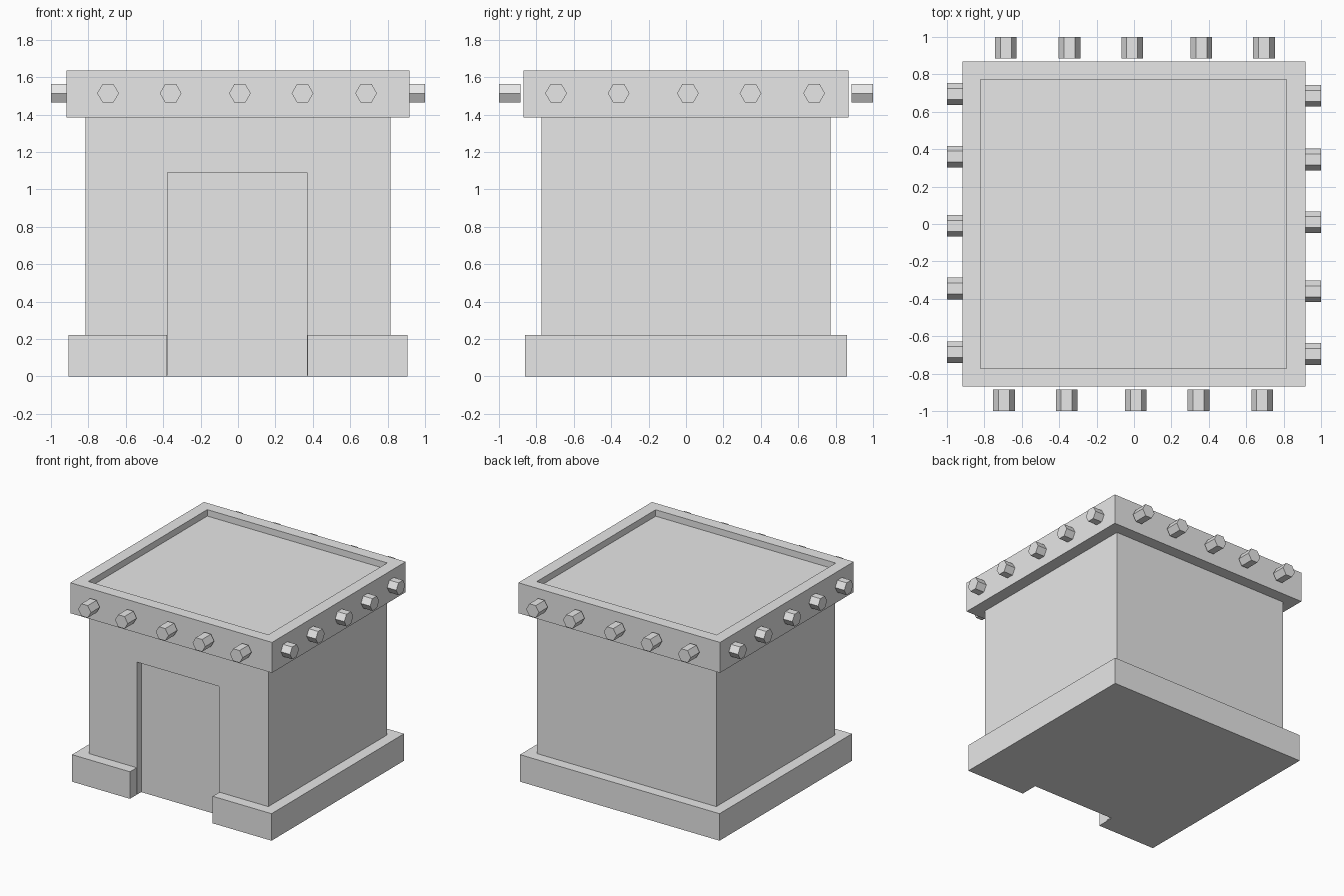
import bpy
import bmesh
from math import pi
from mathutils import Matrix

old = bpy.data.objects.get("Cube")
if old:
    bpy.data.objects.remove(old, do_unlink=True)

stone = bpy.data.materials.new("plain_grey")
stone.use_nodes = True
GREY = (0.8, 0.8, 0.8, 1)
stone.diffuse_color = GREY
stone.node_tree.nodes["Principled BSDF"].inputs["Base Color"].default_value = GREY


def finish(bm, name):
    mesh = bpy.data.meshes.new(name)
    bm.to_mesh(mesh)
    bm.free()
    mesh.materials.append(stone)
    obj = bpy.data.objects.new(name, mesh)
    bpy.context.collection.objects.link(obj)
    return obj


def box(name, low, high):
    bm = bmesh.new()
    bmesh.ops.create_cube(bm, size=1)
    for v in bm.verts:
        v.co = [high[i] if v.co[i] > 0 else low[i] for i in range(3)]
    return finish(bm, name)


def block(name, half_x, half_y, bottom, top):
    return box(name, (-half_x, -half_y, bottom), (half_x, half_y, top))


def carve(target, low, high):
    """Cut a box-shaped recess, then discard the cutter."""
    cutter = box("cutter", low, high)
    cutter.hide_render = True
    mod = target.modifiers.new("recess", 'BOOLEAN')
    mod.operation = 'DIFFERENCE'
    mod.solver = 'EXACT'
    mod.object = cutter
    bpy.context.view_layer.objects.active = target
    bpy.ops.object.modifier_apply(modifier=mod.name)
    bpy.data.objects.remove(cutter, do_unlink=True)


# Plinth, with a gap in front of the doorway
plinth = block("plinth", 0.907, 0.86, 0, 0.222)
carve(plinth, (-0.38, -1, -0.1), (0.372, -0.715, 0.4))

# Walls with the shallow doorway
walls = block("walls", 0.816, 0.772, 0.004, 1.5)
carve(walls, (-0.376, -1, -0.1), (0.368, -0.717, 1.09))

# Roof band with a sunken flat roof
roof = block("roof_band", 0.917, 0.868, 1.385, 1.635)
carve(roof, (-0.82, -0.772, 1.582), (0.816, 0.772, 1.8))

# Hexagonal beam ends: one row per side, turned about the centre
SPACING = (-0.695, -0.36, 0.01, 0.345, 0.685)
LENGTH = 0.115
for quarter, side in enumerate(("front", "left", "back", "right")):
    turn = Matrix.Rotation(quarter * pi / 2, 4, 'Z')
    for n, along in enumerate(SPACING, 1):
        bm = bmesh.new()
        bmesh.ops.create_cone(bm, cap_ends=True, segments=6,
                              radius1=0.058, radius2=0.058, depth=LENGTH)
        place = Matrix.Translation((along, -1 + LENGTH / 2, 1.514))
        # Lay the prism down with flat faces at top and bottom
        lay = Matrix.Rotation(pi / 2, 4, 'X') @ Matrix.Rotation(pi / 6, 4, 'Z')
        bmesh.ops.transform(bm, matrix=lay, verts=bm.verts)
        if max(v.co.z for v in bm.verts) > 0.055:
            bmesh.ops.transform(bm, matrix=Matrix.Rotation(pi / 6, 4, 'Y'), verts=bm.verts)
        bmesh.ops.transform(bm, matrix=turn @ place, verts=bm.verts)
        finish(bm, f"{side}_beam_end_{n}")
